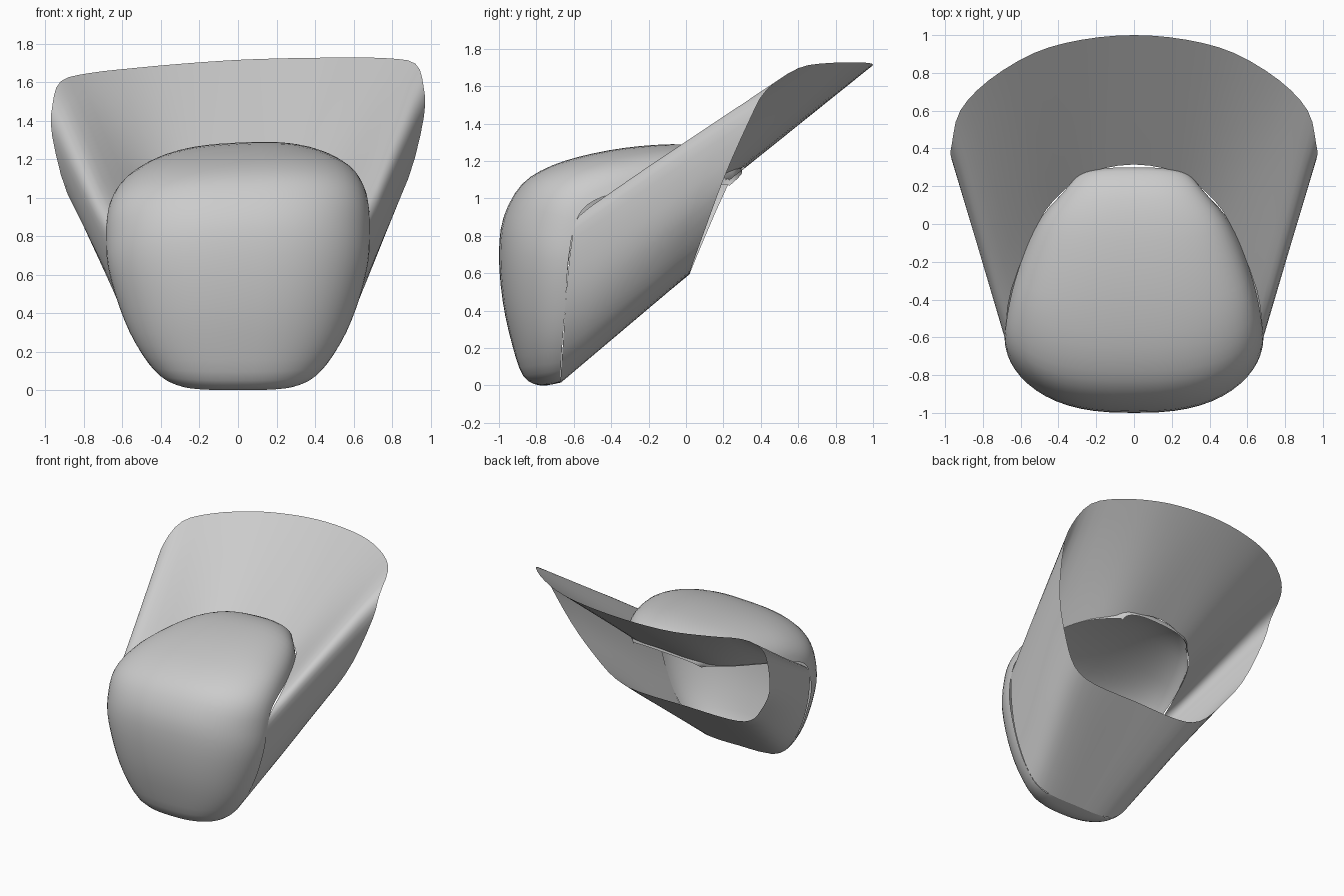
import bpy, bmesh, math
from mathutils import Vector

if "Cube" in bpy.data.objects:
    bpy.data.objects.remove(bpy.data.objects["Cube"])


def spline(pts, n, closed=False):
    """Catmull-Rom samples through points of any dimension."""
    pts = [Vector(p) for p in pts]
    m = len(pts)
    get = (lambda i: pts[i % m]) if closed else (lambda i: pts[max(0, min(m - 1, i))])
    out = []
    for i in range(m if closed else m - 1):
        a, b, c, d = (get(i + k) for k in (-1, 0, 1, 2))
        for k in range(n):
            t = k / n
            out.append(b + 0.5 * t * ((c - a) + t * ((2 * a - 5 * b + 4 * c - d)
                       + t * (3 * (b - c) + d - a))))
    if not closed:
        out.append(pts[-1])
    return out


def skew(p):
    """The right shoulder sits slightly higher than the left."""
    x, y, z = p
    return (x, y, z + 0.05 * x * max(0, min(1, (z - 0.5) / 0.6)))


def loft(name, rows, closed):
    bm = bmesh.new()
    grid = [[bm.verts.new(skew(p)) for p in row] for row in rows]
    for r0, r1 in zip(grid, grid[1:]):
        n = len(r0)
        for j in range(n if closed else n - 1):
            k = (j + 1) % n
            bm.faces.new((r0[j], r0[k], r1[k], r1[j]))
    bmesh.ops.recalc_face_normals(bm, faces=bm.faces)
    me = bpy.data.meshes.new(name)
    bm.to_mesh(me)
    bm.free()
    for f in me.polygons:
        f.use_smooth = True
    ob = bpy.data.objects.new(name, me)
    bpy.context.collection.objects.link(ob)
    return ob


# Domed front shell: centre y, centre z, half width, edge y, edge z
profile = [
    (-.67, .015, .25, -.67, .025), (-.78, .0, .30, -.672, .025),
    (-.87, .05, .41, -.67, .08), (-.93, .22, .53, -.66, .24),
    (-.98, .45, .615, -.645, .43), (-1.0, .70, .675, -.63, .65),
    (-.975, .90, .685, -.60, .82), (-.88, 1.07, .68, -.55, .92),
    (-.72, 1.17, .665, -.45, .98), (-.50, 1.235, .63, -.30, 1.02),
    (-.25, 1.275, .56, -.10, 1.06), (0, 1.285, .48, .05, 1.08),
    (.18, 1.255, .38, .16, 1.09), (.28, 1.19, .32, .22, 1.09),
    (.30, 1.14, .30, .23, 1.08)]
COLS = 28
rows = []
for i, (yc, zc, w, ye, ze) in enumerate(spline(profile, 3)):
    # rounder across the front, boxier over the top
    e = 1.1 - 0.34 * max(0, min(1, (i - 18) / 9))
    row = []
    for j in range(COLS + 1):
        a = math.pi * (j / COLS - 0.5)
        s, c = math.sin(a), max(0.0, math.cos(a)) ** e
        row.append((math.copysign(w * abs(s) ** 0.78, s),
                    ye + (yc - ye) * c, ze + (zc - ze) * c))
    rows.append(row)
loft("front_shell", rows, False)

# Flared open sleeve: half loops from bottom centre to top centre
start = [(0, -.67, .015), (.25, -.67, .02), (.41, -.668, .08), (.54, -.655, .26),
         (.63, -.64, .50), (.68, -.61, .76), (.678, -.57, .885), (.65, -.35, 1.01),
         (.51, 0, 1.08), (.39, .16, 1.10), (.24, .27, 1.14), (0, .315, 1.17)]
end = [(0, .02, .60), (.40, .02, .60), (.60, .04, .655), (.74, .10, .81),
       (.885, .20, 1.06), (.965, .34, 1.37), (.963, .43, 1.53), (.92, .60, 1.65),
       (.77, .76, 1.685), (.53, .905, 1.70), (.28, .975, 1.71), (0, 1.0, 1.715)]


def full_loop(half):
    return spline(half + [(-x, y, z) for x, y, z in half[-2:0:-1]], 3, True)


a, b = full_loop(start), full_loop(end)
loft("flared_sleeve", [[p.lerp(q, i / 6) for p, q in zip(a, b)] for i in range(7)], True)
